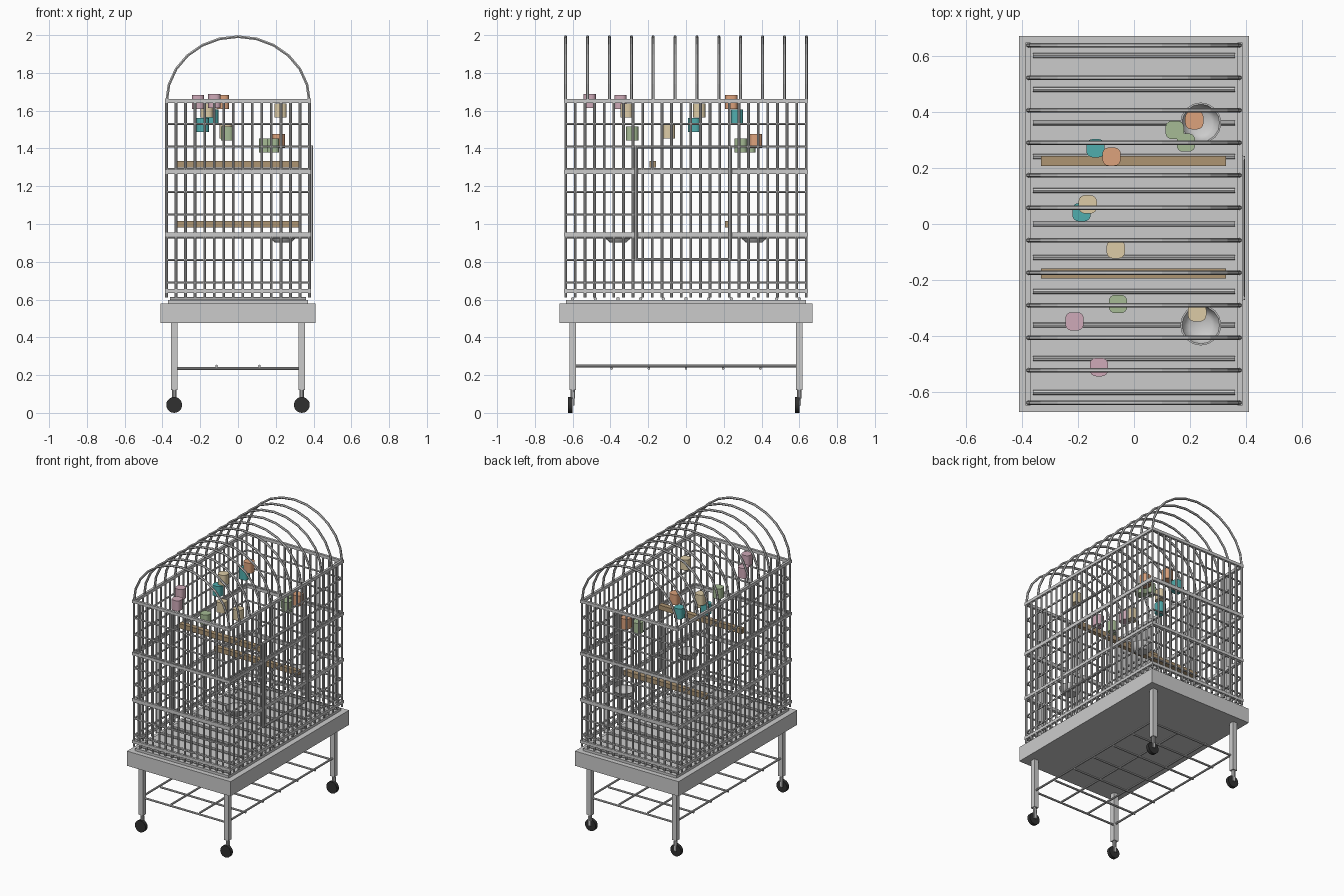
import bpy, bmesh, math
from mathutils import Vector, Matrix

if "Cube" in bpy.data.objects:
    bpy.data.objects.remove(bpy.data.objects["Cube"])


def material(name, rgb):
    m = bpy.data.materials.new(name)
    m.diffuse_color = (*rgb, 1)
    m.use_nodes = True
    m.node_tree.nodes["Principled BSDF"].inputs["Base Color"].default_value = m.diffuse_color
    return m


def finish(name, bm, mat=None, smooth=False):
    me = bpy.data.meshes.new(name)
    bm.to_mesh(me)
    bm.free()
    ob = bpy.data.objects.new(name, me)
    bpy.context.collection.objects.link(ob)
    if mat:
        me.materials.append(mat)
    if smooth:
        bpy.ops.object.select_all(action='DESELECT')
        ob.select_set(True)
        bpy.context.view_layer.objects.active = ob
        bpy.ops.object.shade_smooth_by_angle(angle=math.radians(40))
    return ob


def rod(bm, a, b, r, sides=8):
    a, b = Vector(a), Vector(b)
    d = b - a
    mat = Matrix.Translation((a + b) / 2) @ d.to_track_quat('Z', 'Y').to_matrix().to_4x4()
    bmesh.ops.create_cone(bm, cap_ends=True, segments=sides, radius1=r, radius2=r,
                          depth=d.length, matrix=mat)


def box(bm, c, s):
    bmesh.ops.create_cube(bm, size=1, matrix=Matrix.Translation(c) @ Matrix.Diagonal((*s, 1)))


def spread(lim, n):
    return [-lim + 2 * lim * i / (n - 1) for i in range(n)]


X, Y = 0.378, 0.637
black = material("rubber", (0.03, 0.03, 0.03))
wood = material("wood", (0.42, 0.3, 0.17))
colours = {"orange": material("orange", (0.72, 0.36, 0.2)),
           "green": material("green", (0.38, 0.5, 0.3)),
           "teal": material("teal", (0.08, 0.42, 0.42)),
           "tan": material("tan", (0.72, 0.6, 0.38)),
           "pink": material("pink", (0.62, 0.4, 0.48))}

# Base tray with raised floor and floor grate
bm = bmesh.new()
box(bm, (0, 0, 0.5275), (0.82, 1.34, 0.105))
finish("base_tray", bm)
bm = bmesh.new()
box(bm, (0, 0, 0.588), (0.74, 1.27, 0.02))
finish("tray_floor", bm)
bm = bmesh.new()
for y in spread(0.6, 11):
    rod(bm, (-0.36, y, 0.604), (0.36, y, 0.604), 0.009)
finish("floor_grate", bm)

# Legs and casters
for sx in (-1, 1):
    for sy in (-1, 1):
        x, y = sx * 0.338, sy * 0.6
        bm = bmesh.new()
        box(bm, (x, y, 0.298), (0.035, 0.035, 0.356))
        finish("leg", bm)
        bm = bmesh.new()
        rod(bm, (x, y, 0.075), (x, y, 0.125), 0.012, 10)
        box(bm, (x, y + 0.006, 0.075), (0.02, 0.008, 0.07))
        finish("caster_fork", bm)
        bm = bmesh.new()
        rod(bm, (x, y - 0.024, 0.042), (x, y + 0.0, 0.042), 0.042, 20)
        finish("caster_wheel", bm, black, True)

# Storage rack between the legs
bm = bmesh.new()
for x in spread(0.338, 4):
    rod(bm, (x, -0.595, 0.248), (x, 0.595, 0.248), 0.007)
for y in spread(0.59, 7):
    rod(bm, (-0.338, y, 0.235), (0.338, y, 0.235), 0.007)
finish("storage_rack", bm)

# Vertical cage bars
bm = bmesh.new()
for s in (-1, 1):
    for x in spread(X, 16):
        rod(bm, (x, s * Y, 0.61), (x, s * Y, 1.655), 0.0075)
    for y in spread(Y, 26)[1:-1]:
        rod(bm, (s * X, y, 0.61), (s * X, y, 1.655), 0.0075)
finish("vertical_bars", bm)

# Thin horizontal wires
bm = bmesh.new()
for i in range(1, 9):
    z = 1.65 - 0.12 * i
    for s in (-1, 1):
        rod(bm, (-X, s * Y, z), (X, s * Y, z), 0.006)
        rod(bm, (s * X, -Y, z), (s * X, Y, z), 0.006)
finish("horizontal_wires", bm)

# Heavy frame rails
bm = bmesh.new()
for z in (0.645, 0.945, 1.275, 1.65):
    for s in (-1, 1):
        box(bm, (0, s * Y, z), (2 * X + 0.018, 0.017, 0.021))
        box(bm, (s * X, 0, z), (0.017, 2 * Y + 0.018, 0.021))
finish("frame_rails", bm)

# Arched roof hoops: tube swept along a half ellipse
cu = bpy.data.curves.new("roof_hoops", 'CURVE')
cu.dimensions = '3D'
cu.bevel_depth = 0.008
cu.bevel_resolution = 1
for y in spread(Y, 12):
    sp = cu.splines.new('POLY')
    sp.points.add(12)
    for i, p in enumerate(sp.points):
        a = math.pi * i / 12
        p.co = (X * math.cos(a), y, 1.65 + 0.342 * math.sin(a), 1)
    sp.use_smooth = False
bpy.context.collection.objects.link(bpy.data.objects.new("roof_hoops", cu))

# Side door
bm = bmesh.new()
for y in (-0.263, 0.235):
    rod(bm, (0.387, y, 0.805), (0.387, y, 1.415), 0.009)
for z in (0.812, 1.408):
    rod(bm, (0.387, -0.27, z), (0.387, 0.243, z), 0.008)
finish("side_door", bm)

# Perches
for y, z in ((0.224, 0.998), (-0.176, 1.316)):
    bm = bmesh.new()
    box(bm, (-0.002, y, z), (0.66, 0.035, 0.034))
    finish("perch", bm, wood)

# Food bowls: spun profile
prof = [(0, 0.903), (0.045, 0.903), (0.063, 0.92), (0.073, 0.95),
        (0.067, 0.95), (0.057, 0.925), (0.04, 0.912), (0, 0.912)]
for y in (-0.36, 0.36):
    bm = bmesh.new()
    vs = [bm.verts.new((r, 0, z)) for r, z in prof]
    es = [bm.edges.new(p) for p in zip(vs, vs[1:])]
    bmesh.ops.spin(bm, geom=vs + es, axis=(0, 0, 1), cent=(0, 0, 0), steps=16,
                   angle=2 * math.pi, use_merge=True)
    bmesh.ops.remove_doubles(bm, verts=bm.verts, dist=1e-5)
    bmesh.ops.recalc_face_normals(bm, faces=bm.faces)
    finish("food_bowl", bm, None, True).location = (0.238, y, 0)

# Hanging toy blocks with rounded edges
toys = [("orange", 0.215, 0.37, 1.44), ("green", 0.145, 0.335, 1.415),
        ("green", 0.185, 0.29, 1.415), ("teal", -0.137, 0.27, 1.57),
        ("orange", -0.08, 0.24, 1.645), ("tan", -0.165, 0.07, 1.6),
        ("teal", -0.187, 0.042, 1.525), ("tan", -0.065, -0.09, 1.49),
        ("green", -0.057, -0.285, 1.48), ("tan", 0.225, -0.315, 1.6),
        ("pink", -0.212, -0.347, 1.645), ("pink", -0.125, -0.51, 1.65)]
for col, x, y, z in toys:
    bm = bmesh.new()
    box(bm, (0, 0, 0), (0.065, 0.065, 0.074))
    up = [e for e in bm.edges if abs(e.verts[0].co.z - e.verts[1].co.z) > 0.01]
    bmesh.ops.bevel(bm, geom=up, offset=0.022, segments=4, profile=0.5, affect='EDGES')
    finish("toy_block_" + col, bm, colours[col], True).location = (x, y, z)
